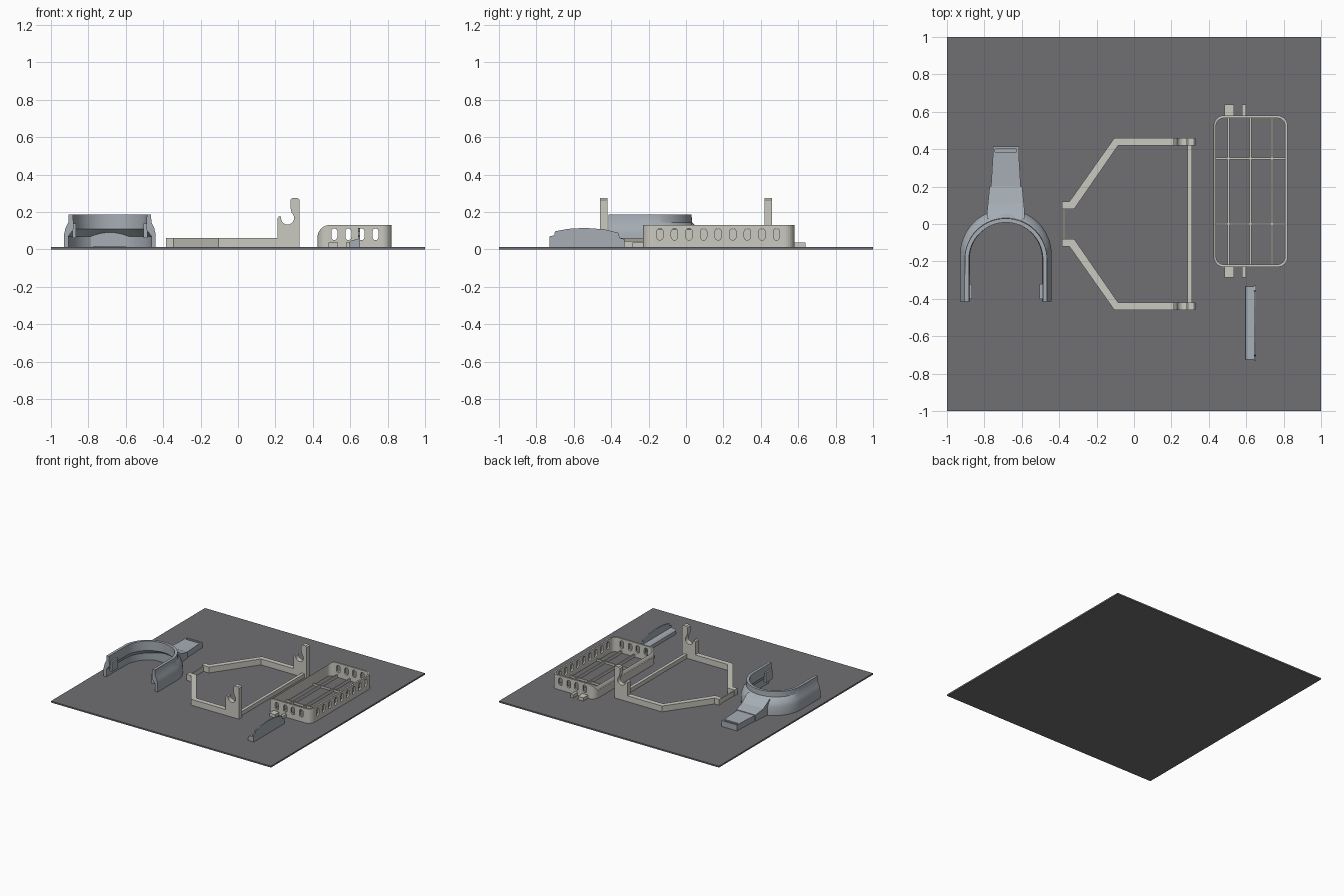
import bpy, bmesh, math
from mathutils import Vector

if "Cube" in bpy.data.objects:
    bpy.data.objects.remove(bpy.data.objects["Cube"])


def material(name, rgb):
    m = bpy.data.materials.new(name)
    m.use_nodes = True
    m.diffuse_color = (*rgb, 1)
    m.node_tree.nodes["Principled BSDF"].inputs["Base Color"].default_value = (*rgb, 1)
    return m


DARK = material("dark grey", (0.16, 0.16, 0.175))
BEIGE = material("warm light grey", (0.60, 0.59, 0.53))
STEEL = material("cool grey", (0.38, 0.42, 0.46))
FLOOR = 0.012


def finish(name, bm, mat, smooth=False):
    bmesh.ops.recalc_face_normals(bm, faces=bm.faces)
    me = bpy.data.meshes.new(name)
    bm.to_mesh(me)
    bm.free()
    me.materials.append(mat)
    ob = bpy.data.objects.new(name, me)
    bpy.context.collection.objects.link(ob)
    if smooth:
        bpy.ops.object.select_all(action="DESELECT")
        ob.select_set(True)
        bpy.context.view_layer.objects.active = ob
        bpy.ops.object.shade_smooth_by_angle(angle=math.radians(30))
    return ob


def add_prism(bm, pts, axis, lo, hi):
    """Extrude a 2D outline along an axis."""
    place = {"x": lambda a, b, t: (t, a, b),
             "y": lambda a, b, t: (a, t, b),
             "z": lambda a, b, t: (a, b, t)}[axis]
    low = [bm.verts.new(place(a, b, lo)) for a, b in pts]
    top = [bm.verts.new(place(a, b, hi)) for a, b in pts]
    bm.faces.new(low)
    bm.faces.new(top)
    for i in range(len(pts)):
        j = (i + 1) % len(pts)
        bm.faces.new((low[i], low[j], top[j], top[i]))


def prism(name, pts, axis, lo, hi, mat):
    bm = bmesh.new()
    add_prism(bm, pts, axis, lo, hi)
    return finish(name, bm, mat)


def box(name, x0, x1, y0, y1, z0, z1, mat):
    return prism(name, [(x0, y0), (x1, y0), (x1, y1), (x0, y1)], "z", z0, z1, mat)


def arc(cx, cy, r, a0, a1, n):
    angles = [math.radians(a0 + (a1 - a0) * i / n) for i in range(n + 1)]
    return [(cx + r * math.cos(a), cy + r * math.sin(a)) for a in angles]


def rounded_rect(x0, x1, y0, y1, r):
    return (arc(x1 - r, y1 - r, r, 0, 90, 8) + arc(x0 + r, y1 - r, r, 90, 180, 8)
            + arc(x0 + r, y0 + r, r, 180, 270, 8) + arc(x1 - r, y0 + r, r, 270, 360, 8))


def slot(c, half, z0, z1):
    return arc(c, z1 - half, half, 0, 180, 8) + arc(c, z0 + half, half, 180, 360, 8)


def cut(ob, cutters):
    """Subtract each cutter, bake the result and drop the cutters."""
    for c in cutters:
        c.hide_render = True
        m = ob.modifiers.new("cut", "BOOLEAN")
        m.operation, m.solver, m.object = "DIFFERENCE", "EXACT", c
    dg = bpy.context.evaluated_depsgraph_get()
    me = bpy.data.meshes.new_from_object(ob.evaluated_get(dg))
    ob.modifiers.clear()
    ob.data = me
    for c in cutters:
        bpy.data.objects.remove(c)


# Build plate
box("build_plate", -1, 1, -1, 1, 0, FLOOR, DARK)

# Horseshoe guard: a stepped wall section swept round a U; each point is
# (radius, height, centre of the bend)
GX = -0.685
section = [(0.245, FLOOR, -0.165), (0.245, 0.08, -0.165), (0.237, 0.115, -0.172),
           (0.222, 0.145, -0.19), (0.22, 0.187, -0.19), (0.198, 0.187, -0.19),
           (0.193, 0.11, -0.185), (0.222, 0.07, -0.168), (0.222, FLOOR, -0.165)]
bm = bmesh.new()
rings = []
for k in range(-2, 35):
    a = math.radians(min(max(k - 1, 0), 32) * 180 / 32)
    leg = -0.415 if k in (-2, 34) else -0.28 if k in (-1, 33) else None
    rings.append([bm.verts.new((GX + r * math.cos(a),
                                cy + r * math.sin(a) if leg is None else leg, z))
                  for r, z, cy in section])
for p, q in zip(rings, rings[1:]):
    for i in range(len(section)):
        j = (i + 1) % len(section)
        bm.faces.new((p[i], p[j], q[j], q[i]))
bm.faces.new(rings[0])
bm.faces.new(rings[-1])
finish("horseshoe_guard", bm, STEEL, smooth=True)

# Small hooks on the inside of the guard legs
for side, tag in ((-1, "right"), (1, "left")):
    xs = sorted((GX + side * 0.18, GX + side * 0.2))
    box("guard_hook_" + tag, *xs, -0.4, -0.32, 0.06, 0.14, STEEL)

# Arm behind the guard: sloped neck, flat strap, slotted end
bm = bmesh.new()
add_prism(bm, [(0.03, 0.015), (0.03, 0.14), (0.07, 0.115), (0.11, 0.085), (0.2, 0.065), (0.2, 0.015)],
          "x", GX - 0.1, GX + 0.1)
for v in bm.verts:
    v.co.x = GX + (v.co.x - GX) * (1 - max(0, v.co.y - 0.07) * 1.0)
finish("guard_neck", bm, STEEL)
strap = prism("guard_strap", [(GX - 0.08, 0.19), (GX + 0.08, 0.19), (GX + 0.07, 0.36), (GX + 0.07, 0.415),
                              (GX - 0.07, 0.415), (GX - 0.07, 0.36)], "z", FLOOR, 0.06, STEEL)
cut(strap, [box("slot_cutter", GX - 0.058, GX + 0.058, 0.385, 0.402, 0.02, 0.1, STEEL)])

# Bracket frame: angled side rails, hooked posts and cross bars
rail = [(-0.385, 0.12), (-0.345, 0.12), (-0.105, 0.46), (0.33, 0.46),
        (0.33, 0.42), (-0.085, 0.42), (-0.32, 0.08), (-0.385, 0.08)]
post = ([(0.33, FLOOR), (0.33, 0.265), (0.32, 0.275), (0.29, 0.275), (0.28, 0.265), (0.28, 0.225)]
        + arc(0.265, 0.168, 0.035, 50, -190, 20) + [(0.22, 0.178), (0.21, 0.165), (0.21, FLOOR)])
for side, tag in ((-1, "front"), (1, "back")):
    prism("frame_rail_" + tag, [(x, y * side) for x, y in rail], "z", FLOOR, 0.06, BEIGE)
    prism("frame_post_" + tag, post, "y", *sorted((side * 0.42, side * 0.46)), BEIGE)
box("frame_cross_bar", 0.285, 0.31, -0.43, 0.43, FLOOR, 0.045, BEIGE)
box("frame_end_bar", -0.38, -0.37, -0.1, 0.1, FLOOR, 0.05, BEIGE)

# Tray wall: rounded ring, low on one long side, with rows of slots
TX0, TX1, TY0, TY1 = 0.425, 0.822, -0.23, 0.58
wall = prism("tray_wall", rounded_rect(TX0, TX1, TY0, TY1, 0.055), "z", FLOOR, 0.13, BEIGE)
hollow = prism("cutter", rounded_rect(TX0 + 0.014, TX1 - 0.014, TY0 + 0.014, TY1 - 0.014, 0.041),
               "z", -0.1, 0.3, BEIGE)
shoulder = prism("cutter", [(0.3, 0.075), (0.42, 0.075)] + arc(0.49, 0.066, 0.0645, 172, 90, 8)
                 + [(0.49, 0.2), (0.3, 0.2)], "y", -0.5, 0.9, BEIGE)
bm = bmesh.new()
for i in range(9):
    add_prism(bm, slot(-0.14 + i * 0.078, 0.017, 0.05, 0.112), "x", 0.75, 0.9)
side_slots = finish("cutter", bm, BEIGE)
bm = bmesh.new()
for x in (0.515, 0.59, 0.66, 0.735):
    add_prism(bm, slot(x, 0.016, 0.05, 0.112), "y", -0.4, 0.8)
end_slots = finish("cutter", bm, BEIGE)
cut(wall, [hollow, shoulder, side_slots, end_slots])

# Tray floor grid and end tabs
for i, x in enumerate((0.505, 0.622, 0.738)):
    box(f"tray_long_bar_{i}", x - 0.005, x + 0.005, TY0 + 0.01, TY1 - 0.01, FLOOR, 0.035, BEIGE)
for i, y in enumerate((0.0, 0.35)):
    box(f"tray_short_bar_{i}", TX0 + 0.01, TX1 - 0.01, y - 0.005, y + 0.005, FLOOR, 0.028, BEIGE)
for y0, y1, tag in ((TY0 - 0.055, TY0 + 0.005, "front"), (TY1 - 0.005, TY1 + 0.06, "back")):
    box("tray_wide_tab_" + tag, 0.485, 0.535, y0, y1, FLOOR, 0.038, BEIGE)
    box("tray_narrow_tab_" + tag, 0.578, 0.6, y0, y1, FLOOR, 0.038, BEIGE)

# Loose clip: thin arched blade on a low foot
blade = [(-0.73, FLOOR), (-0.73, 0.07), (-0.705, 0.075), (-0.7, 0.097), (-0.63, 0.11), (-0.54, 0.115),
         (-0.44, 0.108), (-0.36, 0.088), (-0.355, 0.062), (-0.33, 0.055), (-0.33, FLOOR)]
prism("clip_blade", blade, "x", 0.642, 0.652, STEEL)
prism("clip_foot", [(0.597, FLOOR), (0.597, 0.04), (0.61, 0.05), (0.645, 0.055), (0.645, FLOOR)],
      "y", -0.725, -0.335, STEEL)
